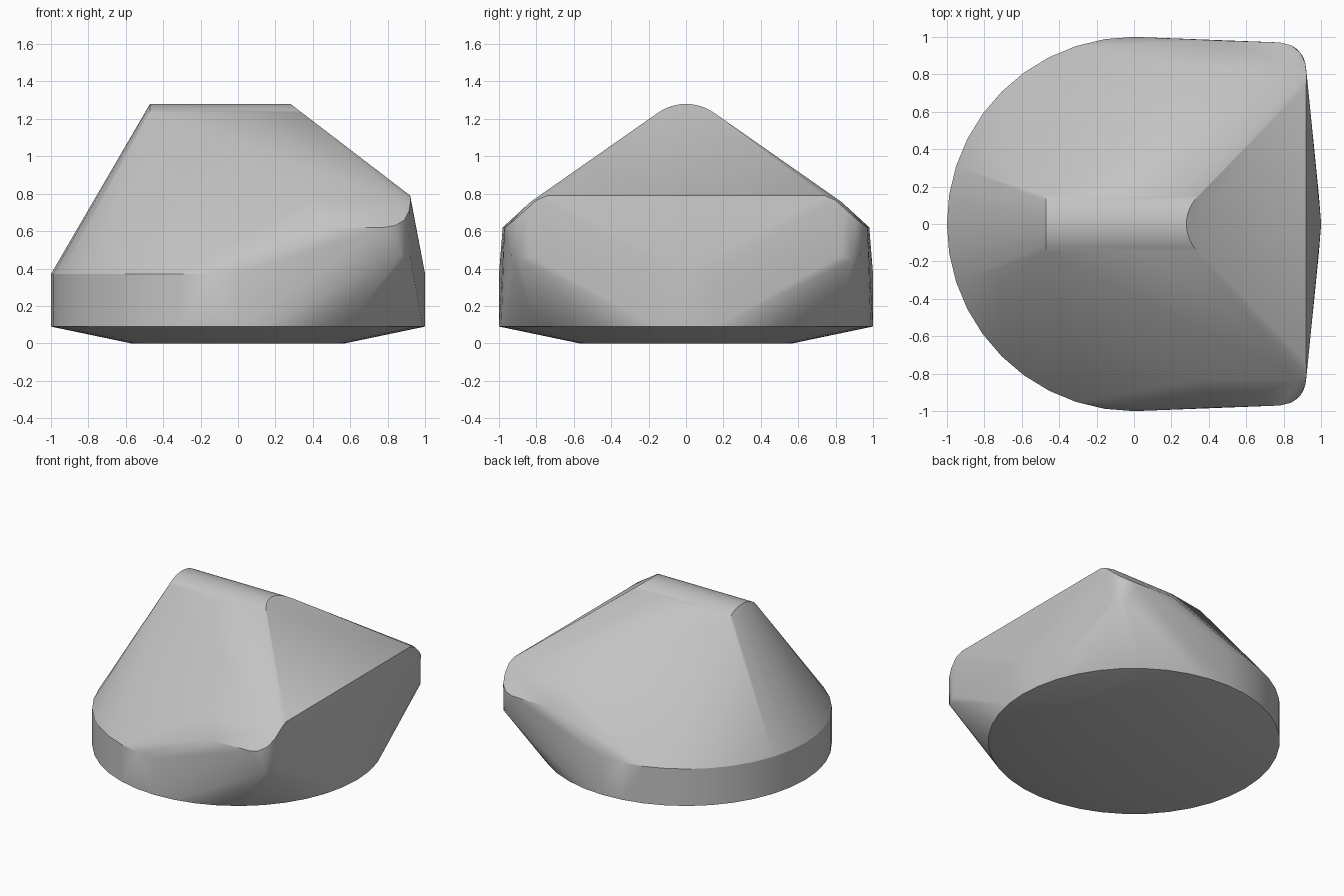
import bpy
import bmesh
from math import sin, cos, pi, radians

cube = bpy.data.objects.get("Cube")
if cube:
    bpy.data.objects.remove(cube, do_unlink=True)

grey = bpy.data.materials.new("plain grey")
grey.use_nodes = True
grey.diffuse_color = (0.55, 0.55, 0.55, 1)
grey.node_tree.nodes["Principled BSDF"].inputs["Base Color"].default_value = (0.55, 0.55, 0.55, 1)


def ring(radius, z, sides=40):
    return [(radius * cos(2 * pi * i / sides), radius * sin(2 * pi * i / sides), z)
            for i in range(sides)]


# Round base: chamfered foot and short upright wall
points = ring(0.57, 0) + ring(1, 0.09) + ring(1, 0.37)

# Rounded ridge, cut upright at the left and sloping at the right
TOP, RIDGE_RADIUS = 1.28, 0.26
for step in range(-6, 7):
    a = radians(35) * step / 6
    y, drop = RIDGE_RADIUS * sin(a), RIDGE_RADIUS * (1 - cos(a))
    points += [(-0.47, y, TOP - drop), (0.28 + 1.3 * drop, y, TOP - drop)]

# Eaves and rounded shoulder, mirrored front to back
shoulder = [
    (0.36, 0.83, 0.757), (0.88, 0.83, 0.757),     # eave
    (0.47, 0.98, 0.62), (0.78, 0.97, 0.62),       # lower eave
    (0.92, 0.74, 0.79), (0.923, 0.80, 0.765),     # top of the corner
    (0.915, 0.86, 0.71), (0.89, 0.915, 0.66), (0.84, 0.955, 0.63),
    (0.92, 0.83, 0.47), (0.905, 0.89, 0.45), (0.87, 0.935, 0.47),
]
for side in (-1, 1):
    points += [(x, y * side, z) for x, y, z in shoulder]

# Skin the outline into one solid
bm = bmesh.new()
for p in points:
    bm.verts.new(p)
bmesh.ops.convex_hull(bm, input=bm.verts)
bmesh.ops.delete(bm, geom=[v for v in bm.verts if not v.link_faces], context="VERTS")
bmesh.ops.dissolve_limit(bm, angle_limit=radians(0.5), verts=bm.verts, edges=bm.edges)
bmesh.ops.recalc_face_normals(bm, faces=bm.faces)

mesh = bpy.data.meshes.new("faceted_body")
bm.to_mesh(mesh)
bm.free()
mesh.materials.append(grey)
body = bpy.data.objects.new("faceted_body", mesh)
bpy.context.collection.objects.link(body)
bpy.context.view_layer.objects.active = body
body.select_set(True)
bpy.ops.object.shade_smooth_by_angle(angle=radians(30))
